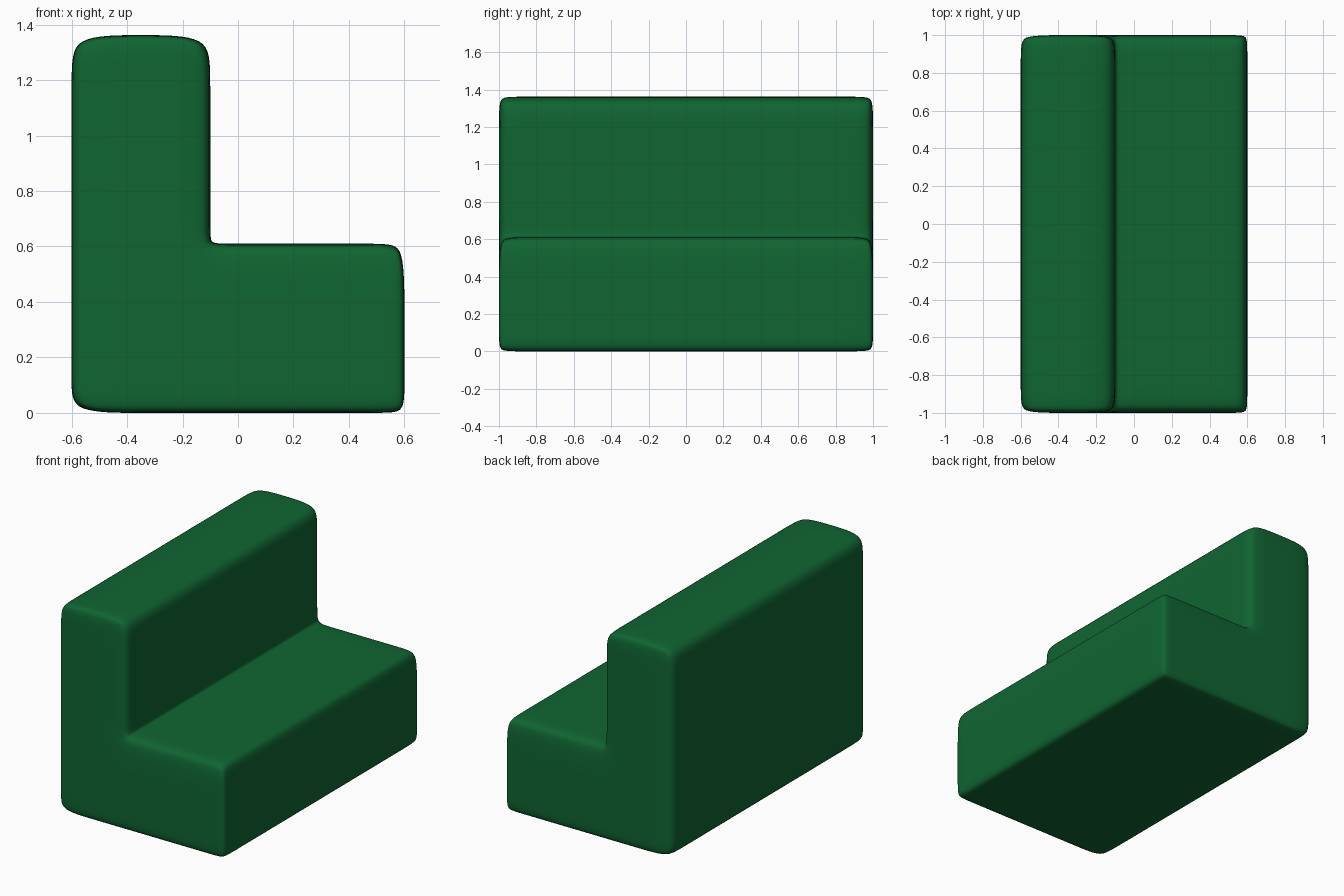
import bpy, bmesh

if "Cube" in bpy.data.objects:
    bpy.data.objects.remove(bpy.data.objects["Cube"])

# Control-cage loop positions along each axis
XS = [-0.6, -0.35, -0.1, -0.05, 0.53, 0.6]
YS = [-1.0, -0.94, 0.0, 0.94, 1.0]
ZS = [0.0, 0.1, 0.35, 0.61, 0.65, 1.23, 1.362]

# Corner orders of the six faces of a unit cell, facing outward
SIDES = [((0,0,0),(0,0,1),(0,1,1),(0,1,0)), ((1,0,0),(1,1,0),(1,1,1),(1,0,1)),
         ((0,0,0),(1,0,0),(1,0,1),(0,0,1)), ((0,1,0),(0,1,1),(1,1,1),(1,1,0)),
         ((0,0,0),(0,1,0),(1,1,0),(1,0,0)), ((0,0,1),(1,0,1),(1,1,1),(0,1,1))]

# L-shaped body: keep only the cell faces that are not shared
faces = {}
for i in range(len(XS) - 1):
    for j in range(len(YS) - 1):
        for k in range(len(ZS) - 1):
            if i > 1 and k > 2:
                continue  # open space above the seat
            for side in SIDES:
                quad = [(i + a, j + b, k + c) for a, b, c in side]
                key = frozenset(quad)
                if key in faces:
                    del faces[key]
                else:
                    faces[key] = quad

bm = bmesh.new()
verts = {}
for quad in faces.values():
    for p in quad:
        if p not in verts:
            verts[p] = bm.verts.new((XS[p[0]], YS[p[1]], ZS[p[2]]))
    bm.faces.new([verts[p] for p in quad])
bmesh.ops.recalc_face_normals(bm, faces=bm.faces[:])
for f in bm.faces:
    f.smooth = True
mesh = bpy.data.meshes.new("sofa_body")
bm.to_mesh(mesh)
bm.free()

sofa = bpy.data.objects.new("sofa_body", mesh)
bpy.context.collection.objects.link(sofa)

# Soft upholstered edges
sub = sofa.modifiers.new("Subdivision", 'SUBSURF')
sub.levels = sub.render_levels = 3

# Green fabric
mat = bpy.data.materials.new("green_fabric")
mat.diffuse_color = (0.005, 0.13, 0.032, 1)
mat.use_nodes = True
mat.node_tree.nodes["Principled BSDF"].inputs["Base Color"].default_value = mat.diffuse_color
mesh.materials.append(mat)
